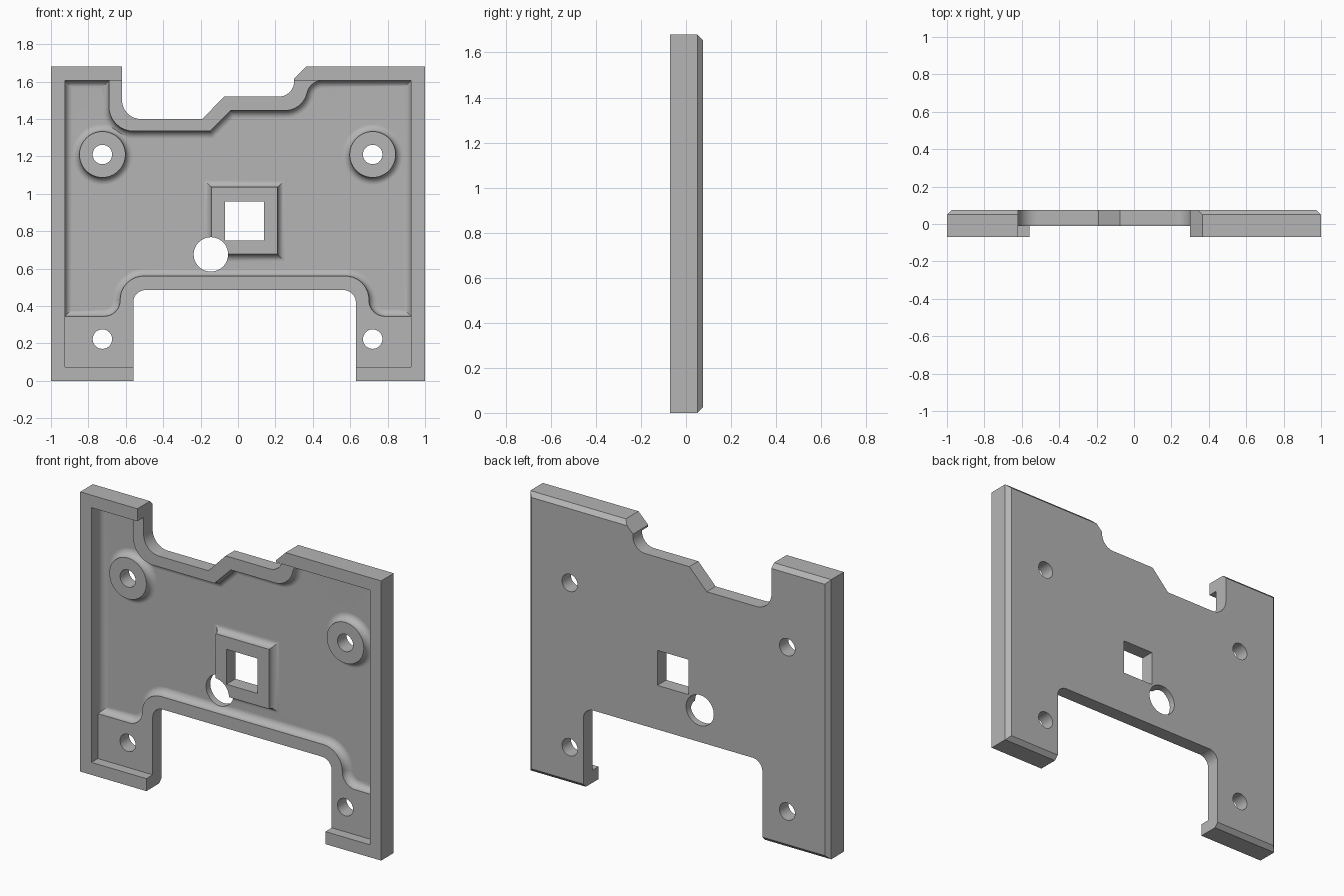
import bpy, bmesh, math
from mathutils import Vector

default = bpy.data.objects.get("Cube")
if default:
    bpy.data.objects.remove(default, do_unlink=True)

FRONT, LIP, FLOOR, BACK = -0.07, -0.01, 0.035, 0.075
CHAMFER, FILLET, STEPS = 0.025, 0.04, 6

grey = bpy.data.materials.new("plain grey")
grey.use_nodes = True
grey.diffuse_color = (0.46, 0.46, 0.46, 1)
grey.node_tree.nodes["Principled BSDF"].inputs["Base Color"].default_value = grey.diffuse_color


def rounded(corners):
    """Turn (x, z) or (x, z, radius) corners into an outline with arcs."""
    out = []
    for i, corner in enumerate(corners):
        p = Vector(corner[:2])
        if len(corner) == 2:
            out.append(p)
            continue
        r = corner[2]
        a = (Vector(corners[i - 1][:2]) - p).normalized()
        b = (Vector(corners[(i + 1) % len(corners)][:2]) - p).normalized()
        half = a.angle(b) / 2
        centre = p + (a + b).normalized() * r / math.sin(half)
        start = p + a * r / math.tan(half) - centre
        end = p + b * r / math.tan(half) - centre
        for k in range(9):
            out.append(centre + start.lerp(end, k / 8).normalized() * r)
    return out


def rect(x0, x1, z0, z1):
    return [Vector(p) for p in ((x0, z0), (x1, z0), (x1, z1), (x0, z1))]


def circle(x, z, r, n=48):
    return [Vector((x + r * math.cos(math.tau * i / n), z + r * math.sin(math.tau * i / n)))
            for i in range(n)]


def grown(outline, d):
    """Offset a counter-clockwise outline outwards by d with mitred corners."""
    out = []
    for i, p in enumerate(outline):
        e1 = (p - outline[i - 1]).normalized()
        e2 = (outline[(i + 1) % len(outline)] - p).normalized()
        n1, n2 = Vector((e1.y, -e1.x)), Vector((e2.y, -e2.x))
        out.append(p + (n1 + n2) * d / (1 + n1.dot(n2)))
    return out


def loft(name, outline, levels):
    """Solid through offset copies of an outline; levels are (y, offset)."""
    bm = bmesh.new()
    rings = [[bm.verts.new((p.x, y, p.y)) for p in grown(outline, d)] for y, d in levels]
    n = len(outline)
    for lower, upper in zip(rings, rings[1:]):
        for i in range(n):
            j = (i + 1) % n
            bm.faces.new((lower[i], lower[j], upper[j], upper[i]))
    bm.faces.new(rings[0])
    bm.faces.new(rings[-1])
    bmesh.ops.recalc_face_normals(bm, faces=bm.faces)
    mesh = bpy.data.meshes.new(name)
    bm.to_mesh(mesh)
    bm.free()
    mesh.materials.append(grey)
    obj = bpy.data.objects.new(name, mesh)
    bpy.context.collection.objects.link(obj)
    return obj


def combine(operation, other):
    bpy.context.view_layer.objects.active = plate
    mod = plate.modifiers.new("combine", 'BOOLEAN')
    mod.operation, mod.solver, mod.object = operation, 'EXACT', other
    bpy.ops.object.modifier_apply(modifier=mod.name)
    bpy.data.objects.remove(other, do_unlink=True)


def cut(name, outline, y0=-0.3, y1=0.3):
    combine('DIFFERENCE', loft(name, outline, [(y0, 0), (y1, 0)]))


# Slab with chamfered rear edges
plate = loft("mounting_plate", rect(-1, 1, 0, 1.68),
             [(FRONT, 0), (BACK - CHAMFER, 0), (BACK, -CHAMFER)])

# Notches through the upper and lower edges
cut("top_notch", rounded([(-0.62, 1.8), (-0.62, 1.4, 0.1), (-0.19, 1.4), (-0.075, 1.52),
                          (0.3, 1.52, 0.08), (0.3, 1.615), (0.365, 1.68), (0.485, 1.8)]))
cut("bottom_notch", rounded([(-0.56, -0.1), (0.63, -0.1),
                             (0.63, 0.485, 0.065), (-0.56, 0.485, 0.065)]))

# Shallow recess that leaves the outer frame standing
cut("frame_recess", rect(-0.925, 0.925, 0.075, 1.605), -0.3, LIP)

# Deep pocket with a filleted floor, leaving the lip and leg pads
arc = [math.pi / 2 * k / STEPS for k in range(STEPS + 1)]
pocket = rounded([(-0.925, 0.345), (-0.63, 0.345, 0.085), (-0.63, 0.56, 0.125),
                  (0.7, 0.56, 0.125), (0.7, 0.345, 0.085), (0.925, 0.345),
                  (0.925, 1.605), (0.39, 1.605, 0.08), (0.34, 1.445, 0.12),
                  (-0.04, 1.445), (-0.15, 1.335), (-0.69, 1.335, 0.13),
                  (-0.69, 1.605), (-0.925, 1.605)])
combine('DIFFERENCE', loft("pocket", pocket, [(-0.3, 0)] + [
    (FLOOR - FILLET * (1 - math.sin(t)), -FILLET * (1 - math.cos(t))) for t in arc]))

# Round and square bosses flaring into the floor
flare = [(LIP, 0)] + [(FLOOR - FILLET * (1 - math.sin(t)), FILLET * (1 - math.cos(t)))
                      for t in arc] + [(FLOOR + 0.01, FILLET)]
for x in (-0.725, 0.72):
    combine('UNION', loft("round_boss", circle(x, 1.21, 0.123), flare))
combine('UNION', loft("square_boss", rect(-0.143, 0.212, 0.677, 1.035), flare))

# Through holes
for x in (-0.725, 0.72):
    for z in (0.223, 1.21):
        cut("screw_hole", circle(x, z, 0.052, 32))
cut("square_hole", rect(-0.07, 0.138, 0.75, 0.96))
cut("round_hole", circle(-0.145, 0.676, 0.092))

# Smooth fillets, sharp edges
bpy.ops.object.select_all(action='DESELECT')
plate.select_set(True)
bpy.context.view_layer.objects.active = plate
bpy.ops.object.shade_smooth_by_angle(angle=math.radians(30))
weighted = plate.modifiers.new("even_shading", 'WEIGHTED_NORMAL')
weighted.keep_sharp = True
